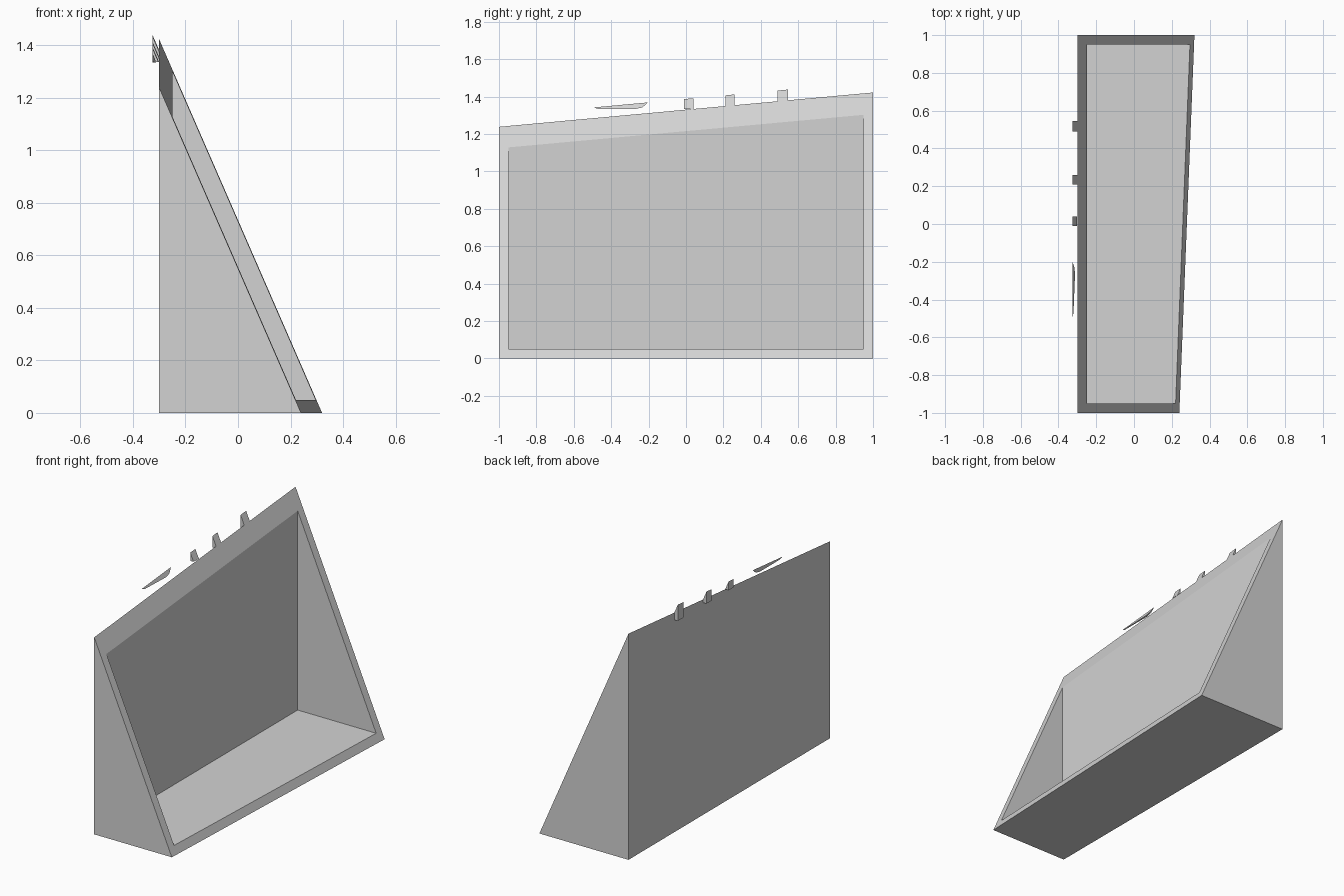
import bpy
import bmesh
from mathutils import Vector

cube = bpy.data.objects.get("Cube")
if cube:
    bpy.data.objects.remove(cube, do_unlink=True)

grey = bpy.data.materials.new("light grey")
COLOUR = (0.65, 0.65, 0.65, 1)
grey.diffuse_color = COLOUR
grey.use_nodes = True
grey.node_tree.nodes["Principled BSDF"].inputs["Base Color"].default_value = COLOUR

# Slanted plane that trims every part
SLANT_POINT = Vector((0.28, 0, 0))
SLANT_NORMAL = Vector((1, -0.04, 0.436)).normalized()


def prism(name, outline, x0, x1, trim=True):
    """Extrude a (y, z) outline from x0 to x1, then cut it along the slant."""
    bm = bmesh.new()
    face = bm.faces.new([bm.verts.new((x0, y, z)) for y, z in outline])
    ext = bmesh.ops.extrude_face_region(bm, geom=[face])
    moved = [v for v in ext["geom"] if isinstance(v, bmesh.types.BMVert)]
    bmesh.ops.translate(bm, verts=moved, vec=(x1 - x0, 0, 0))
    if trim:
        geom = bm.verts[:] + bm.edges[:] + bm.faces[:]
        bmesh.ops.bisect_plane(bm, geom=geom, plane_co=SLANT_POINT,
                               plane_no=SLANT_NORMAL, clear_outer=True)
        bmesh.ops.holes_fill(bm, edges=[e for e in bm.edges if e.is_boundary])
    bmesh.ops.recalc_face_normals(bm, faces=bm.faces[:])
    mesh = bpy.data.meshes.new(name)
    bm.to_mesh(mesh)
    bm.free()
    mesh.materials.append(grey)
    obj = bpy.data.objects.new(name, mesh)
    bpy.context.collection.objects.link(obj)
    return obj


def rect(y0, y1, z0, z1):
    return [(y0, z0), (y1, z0), (y1, z1), (y0, z1)]


# Wedge-shaped bin with a hollow that opens through the slanted face
body = prism("wedge_bin", rect(-1, 1, 0, 1.6), -0.3, 0.5)
cutter = prism("hollow_cutter", rect(-0.95, 0.95, 0.05, 2), -0.25, 1, trim=False)
cutter.hide_render = True
mod = body.modifiers.new("hollow", 'BOOLEAN')
mod.operation = 'DIFFERENCE'
mod.solver = 'EXACT'
mod.object = cutter
bpy.context.view_layer.objects.active = body
bpy.ops.object.modifier_apply(modifier=mod.name)
bpy.data.objects.remove(cutter, do_unlink=True)

# Small tabs behind the top edge of the back wall
for i, (y0, y1) in enumerate([(-0.01, 0.04), (0.21, 0.26), (0.49, 0.545)]):
    prism(f"edge_tab_{i + 1}", rect(y0, y1, 1.335, 1.6), -0.325, -0.3)

# Thin curved sliver beside the top edge
prism("edge_sliver",
      [(-0.49, 1.341), (-0.47, 1.334), (-0.27, 1.334), (-0.235, 1.342),
       (-0.215, 1.357), (-0.2, 1.372), (-0.2, 1.5), (-0.49, 1.5)],
      -0.325, -0.3)
